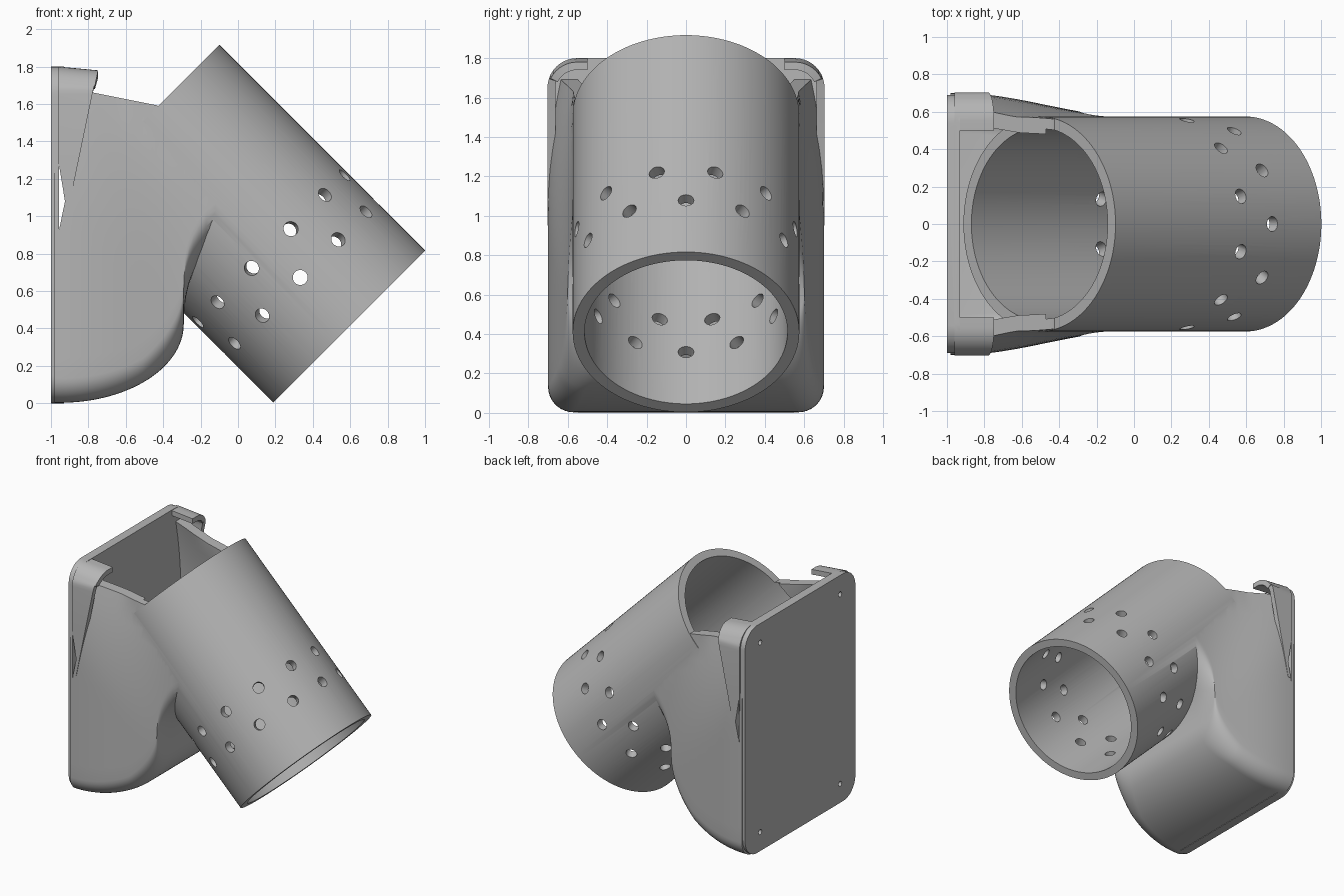
import bpy, bmesh, math
from mathutils import Vector, Matrix

cube = bpy.data.objects.get("Cube")
if cube:
    bpy.data.objects.remove(cube, do_unlink=True)

GREY = (0.47, 0.47, 0.47, 1)
mat = bpy.data.materials.new("plain_grey")
mat.use_nodes = True
mat.diffuse_color = GREY
mat.node_tree.nodes["Principled BSDF"].inputs["Base Color"].default_value = GREY

R_OUT, R_IN, LENGTH = 0.575, 0.515, 1.556
TUBE_END = Vector((0.595, 0, 0.41))
AXIS = Vector((-1, 0, 1)).normalized()
ACROSS = Vector((1, 0, 1)).normalized()


def make_object(name, bm):
    bmesh.ops.recalc_face_normals(bm, faces=bm.faces)
    mesh = bpy.data.meshes.new(name)
    bm.to_mesh(mesh)
    bm.free()
    mesh.materials.append(mat)
    obj = bpy.data.objects.new(name, mesh)
    bpy.context.collection.objects.link(obj)
    return obj


def loft(name, rings):
    """Closed solid through rings of equal point count."""
    bm = bmesh.new()
    rows = [[bm.verts.new(p) for p in ring] for ring in rings]
    n = len(rows[0])
    for a, b in zip(rows, rows[1:]):
        for i in range(n):
            j = (i + 1) % n
            bm.faces.new((a[i], a[j], b[j], b[i]))
    bm.faces.new(rows[0])
    bm.faces.new(rows[-1])
    return make_object(name, bm)


def add_cylinder(bm, start, direction, length, radius, segments):
    turn = direction.to_track_quat('Z', 'Y').to_matrix().to_4x4()
    centre = Matrix.Translation(start + direction * length / 2)
    bmesh.ops.create_cone(bm, cap_ends=True, segments=segments, radius1=radius,
                          radius2=radius, depth=length, matrix=centre @ turn)


def boolean(target, tool, operation):
    mod = target.modifiers.new(operation, 'BOOLEAN')
    mod.operation, mod.solver, mod.object = operation, 'EXACT', tool
    bpy.ops.object.select_all(action='DESELECT')
    bpy.context.view_layer.objects.active = target
    target.select_set(True)
    bpy.ops.object.modifier_apply(modifier=mod.name)
    bpy.data.objects.remove(tool, do_unlink=True)


def interp(x, pts):
    for (x0, y0), (x1, y1) in zip(pts, pts[1:]):
        if x <= x1:
            t = max(0, (x - x0) / (x1 - x0))
            return y0 + (y1 - y0) * t
    return pts[-1][1]


# Housing shape: half width eases into the tube's flank
def half_width(x, z):
    s = (1.005 - x - z) / math.sqrt(2)
    if s < 0:
        return math.sqrt(max(0.01, R_OUT ** 2 - s * s)) - 0.003
    u = min(1, max(0, (x + 0.95) / 0.95))
    widest = 0.575 + 0.125 * (0.5 + 0.5 * math.cos(math.pi * u))
    t = min(1, s / 0.6)
    return 0.572 + (widest - 0.572) * (1 - (1 - t) ** 2)


def section(x, bottom, inset=0.0):
    top = min(1.59 + 0.2 * (-0.42 - x), 1.17 - x) + inset
    low = bottom + inset
    radius = interp(x, [(-0.5, 0.13), (-0.28, 0.2), (0, 0.17)])
    radius = min(radius, (top - low) * 0.8)
    side = []
    for k in range(10):
        a = math.radians(10 * k)
        z = low + radius * (1 - math.cos(a))
        side.append((half_width(x, z) - inset - radius * (1 - math.sin(a)), z))
    for k in range(1, 15):
        z = low + radius + (top - low - radius) * k / 14
        side.append((half_width(x, z) - inset, z))
    return ([Vector((x, y, z)) for y, z in side]
            + [Vector((x, -y, z)) for y, z in reversed(side)])


# Underside path: quarter ellipse, then the crook up to the tube
belly = [(-0.98, 0.003)]
for k in range(31):
    a = math.radians(3 * k)
    belly.append((-0.95 + 0.66 * math.sin(a), 0.423 - 0.42 * math.cos(a)))
crook = [(-0.287, 0.5), (-0.278, 0.57), (-0.262, 0.64), (-0.24, 0.7), (-0.21, 0.76),
         (-0.17, 0.82), (-0.12, 0.88), (-0.06, 0.94), (0, 0.99)]
duct = loft("duct_housing", [section(x, z) for x, z in belly + crook])
pocket = loft("pocket", [section(max(x, -0.93), z, 0.085)
                         for x, z in belly if -0.94 > x or -0.92 < x < -0.36])
boolean(duct, pocket, 'DIFFERENCE')


# Rounded back plate
def corner(cy, cz, radius, start, steps=10):
    return [(cy + radius * math.cos(math.radians(start + 90 * k / steps)),
             cz + radius * math.sin(math.radians(start + 90 * k / steps)))
            for k in range(steps + 1)]


outline = (corner(0.54, 1.65, 0.15, 0) + corner(-0.54, 1.65, 0.15, 90)
           + corner(-0.54, 0.15, 0.15, 180) + corner(0.54, 0.15, 0.15, 270))
plate = loft("back_plate", [[Vector((x, y, z)) for y, z in outline] for x in (-1, -0.93)])
boolean(duct, plate, 'UNION')

# Tapered hooks that wrap the two upper corners
for side in (1, -1):
    arc = corner(0.553, 1.65, 0.15, 0)
    outer = [(0.703, 0.95), (0.703, 1.3)] + arc + [(0.5, 1.8)]
    inner = [(0.663, 0.95), (0.663, 1.3)] + corner(0.553, 1.65, 0.11, 0) + [(0.5, 1.76)]
    rings = []
    for (yo, zo), (yi, zi) in zip(outer, inner):
        tip = interp(zo, [(0.95, -0.925), (1.8, -0.748)])
        drop = 0.02 if zo > 1.7 else 0
        rings.append([Vector((-0.96, side * yo, zo)), Vector((tip, side * yo, zo - drop)),
                      Vector((tip, side * yi, zi - drop)), Vector((-0.96, side * yi, zi))])
    boolean(duct, loft("corner_hook", rings), 'UNION')

# Slanted tube, then its bore
bm = bmesh.new()
add_cylinder(bm, TUBE_END, AXIS, LENGTH, R_OUT, 128)
boolean(duct, make_object("tube", bm), 'UNION')
bm = bmesh.new()
add_cylinder(bm, TUBE_END - AXIS * 0.1, AXIS, LENGTH + 0.14, R_IN, 128)
boolean(duct, make_object("bore", bm), 'DIFFERENCE')

# Two staggered rows of vent holes, and four screw holes in the plate
bm = bmesh.new()
for along, offset in ((0.59, 15), (0.371, 0)):
    for k in range(12):
        a = math.radians(offset + 30 * k)
        out = ACROSS * math.sin(a) + Vector((0, -1, 0)) * math.cos(a)
        add_cylinder(bm, TUBE_END + AXIS * along + out * 0.44, out, 0.19, 0.04, 24)
for y in (-0.5, 0.5):
    for z in (0.15, 1.65):
        add_cylinder(bm, Vector((-1.05, y, z)), Vector((1, 0, 0)), 0.1, 0.02, 16)
boolean(duct, make_object("holes", bm), 'DIFFERENCE')

# Narrow slit through both flanks beside the plate
slit = [(-0.958, 0.92), (-0.925, 1.08), (-0.958, 1.28)]
cutter = loft("slit", [[Vector((x, y, z)) for x, z in slit] for y in (-1, 1)])
boolean(duct, cutter, 'DIFFERENCE')

bpy.ops.object.select_all(action='DESELECT')
duct.select_set(True)
bpy.context.view_layer.objects.active = duct
bpy.ops.object.shade_smooth_by_angle(angle=math.radians(30))
